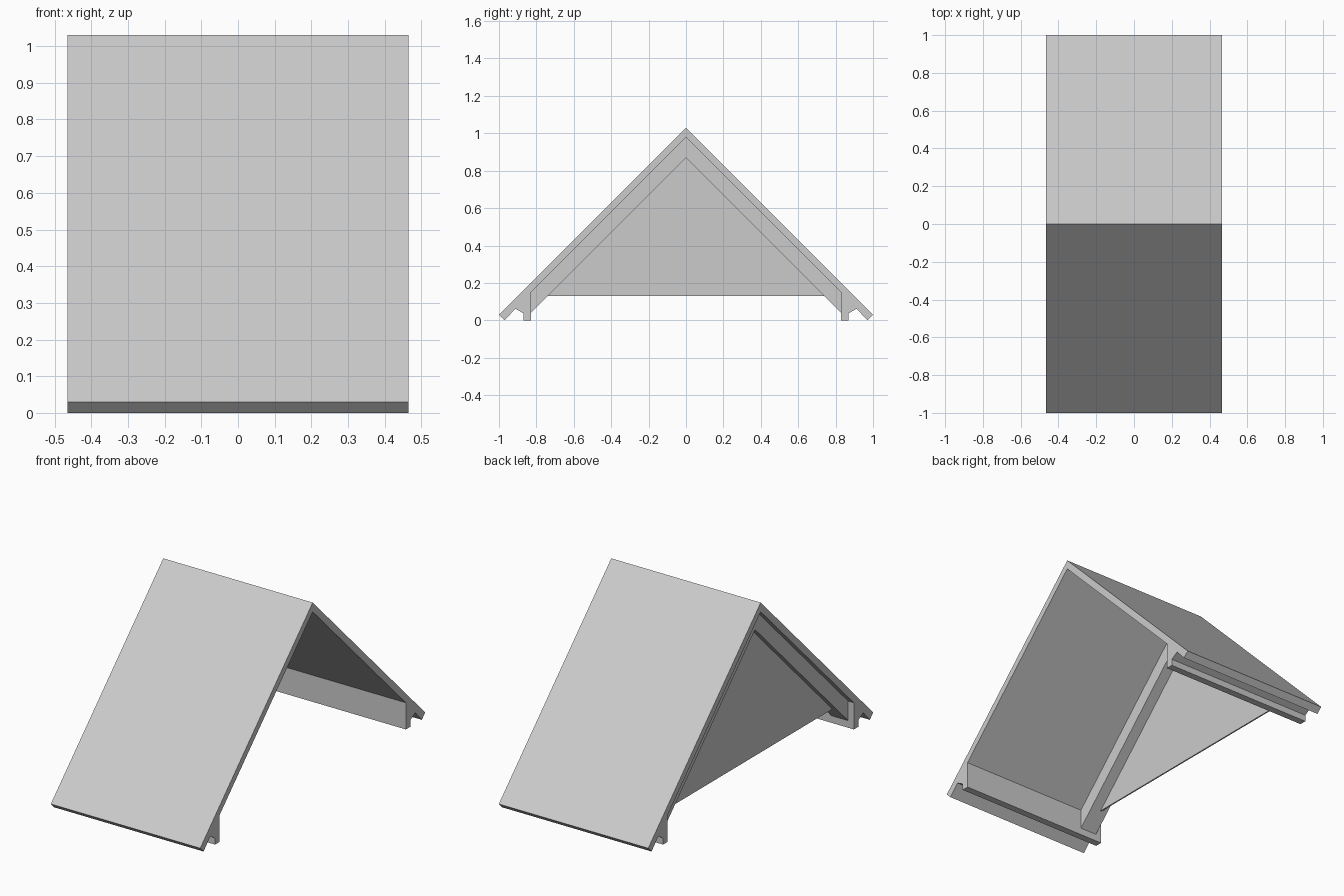
import bpy
import bmesh

# Clear the default cube only
if "Cube" in bpy.data.objects:
    bpy.data.objects.remove(bpy.data.objects["Cube"], do_unlink=True)

GREY = (0.6, 0.6, 0.6, 1.0)
grey = bpy.data.materials.new("plain_grey")
grey.use_nodes = True
grey.diffuse_color = GREY
grey.node_tree.nodes["Principled BSDF"].inputs["Base Color"].default_value = GREY

END = 0.465      # half length of the roof along x


def extrude_profile(name, half, x0, x1, closed_by_mirror=True):
    """Extrude a (y, z) profile along x; half runs on +y and is mirrored to -y."""
    points = list(half)
    if closed_by_mirror:
        points += [(-y, z) for y, z in reversed(half) if y > 0]
    bm = bmesh.new()
    face = bm.faces.new([bm.verts.new((x0, y, z)) for y, z in points])
    result = bmesh.ops.extrude_face_region(bm, geom=[face])
    moved = [v for v in result["geom"] if isinstance(v, bmesh.types.BMVert)]
    bmesh.ops.translate(bm, verts=moved, vec=(x1 - x0, 0, 0))
    bmesh.ops.recalc_face_normals(bm, faces=bm.faces)
    mesh = bpy.data.meshes.new(name)
    bm.to_mesh(mesh)
    bm.free()
    mesh.materials.append(grey)
    obj = bpy.data.objects.new(name, mesh)
    bpy.context.collection.objects.link(obj)
    return obj


# Roof slopes with the eaves notch and the short wall plates in one section
roof_half = [(0, 1.03), (1.0, 0.03), (0.97, 0.0), (0.912, 0.062),
             (0.868, 0.037), (0.868, 0.0), (0.828, 0.0), (0.828, 0.15),
             (0, 0.978)]
extrude_profile("roof_and_eaves", roof_half, -END, END)

# Rafter pair under the slopes at the gable end
rafter_half = [(0, 0.978), (0.828, 0.15), (0.828, 0.04), (0, 0.868)]
extrude_profile("gable_rafters", rafter_half, -0.43, -0.325)

# Gable panel set between the rafters
gable_half = [(0, 0.868), (0.738, 0.13)]
extrude_profile("gable_panel", gable_half, -0.395, -0.387)
